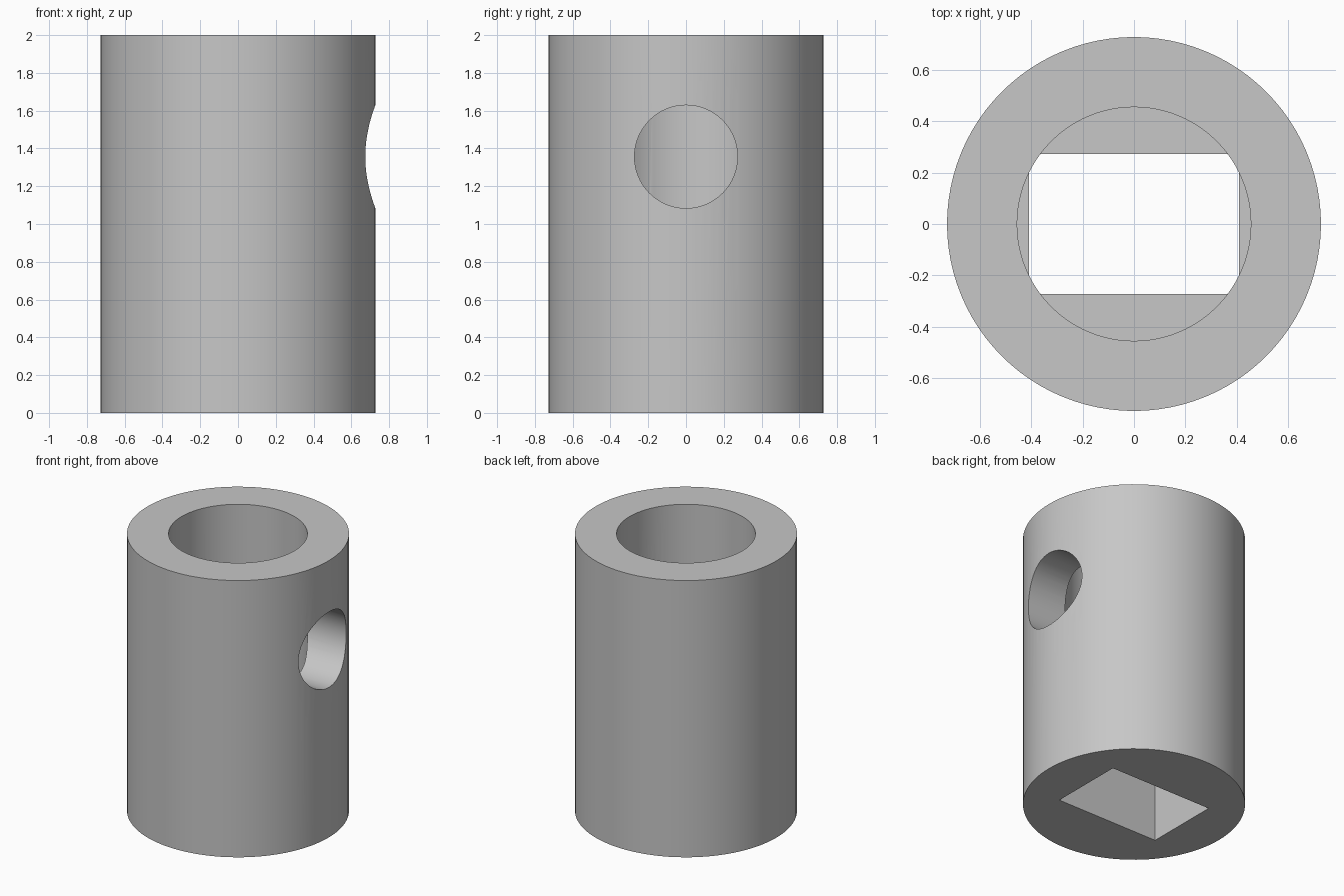
import bpy
import math

old = bpy.data.objects.get("Cube")
if old:
    bpy.data.objects.remove(old, do_unlink=True)

UNIT = 1 / 11  # the part is 22 units tall
HEIGHT = 22 * UNIT
SLOT_DEPTH = 8 * UNIT
OVER = 0.1     # cutter overshoot


def cylinder(name, radius, depth, location, rotation=(0, 0, 0), sides=96):
    bpy.ops.mesh.primitive_cylinder_add(vertices=sides, radius=radius, depth=depth,
                                        location=location, rotation=rotation)
    obj = bpy.context.object
    obj.name = name
    return obj


def box(name, size, location):
    bpy.ops.mesh.primitive_cube_add(size=1, location=location)
    obj = bpy.context.object
    obj.name = name
    obj.scale = size
    return obj


def cut(target, cutter):
    mod = target.modifiers.new(cutter.name, 'BOOLEAN')
    mod.operation = 'DIFFERENCE'
    mod.solver = 'EXACT'
    mod.object = cutter
    cutter.hide_render = True
    bpy.ops.object.select_all(action='DESELECT')
    bpy.context.view_layer.objects.active = target
    target.select_set(True)
    bpy.ops.object.modifier_apply(modifier=mod.name)
    bpy.data.objects.remove(cutter, do_unlink=True)


# Outer sleeve
sleeve = cylinder("coupling_sleeve", 8 * UNIT, HEIGHT, (0, 0, HEIGHT / 2))

# Grey material
grey = bpy.data.materials.new("plain grey")
grey.use_nodes = True
colour = (0.57, 0.57, 0.57, 1)
grey.diffuse_color = colour
grey.node_tree.nodes["Principled BSDF"].inputs["Base Color"].default_value = colour
sleeve.data.materials.append(grey)

# Round bore from the top
bore_depth = HEIGHT - SLOT_DEPTH + OVER
cut(sleeve, cylinder("bore_cutter", 5 * UNIT, bore_depth,
                     (0, 0, SLOT_DEPTH + bore_depth / 2)))

# Rectangular socket from the bottom, meeting the bore
cut(sleeve, box("socket_cutter", (9 * UNIT, 6 * UNIT, SLOT_DEPTH + 2 * OVER),
                (0, 0, SLOT_DEPTH / 2 - OVER)))

# Screw hole through the left wall only
cut(sleeve, cylinder("screw_hole_cutter", 3 * UNIT, 1, (0.5, 0, 14.92 * UNIT),
                     (0, math.pi / 2, 0), 64))

# Smooth round walls, sharp rims
bpy.ops.object.select_all(action='DESELECT')
bpy.context.view_layer.objects.active = sleeve
sleeve.select_set(True)
bpy.ops.object.shade_smooth_by_angle(angle=math.radians(30))
